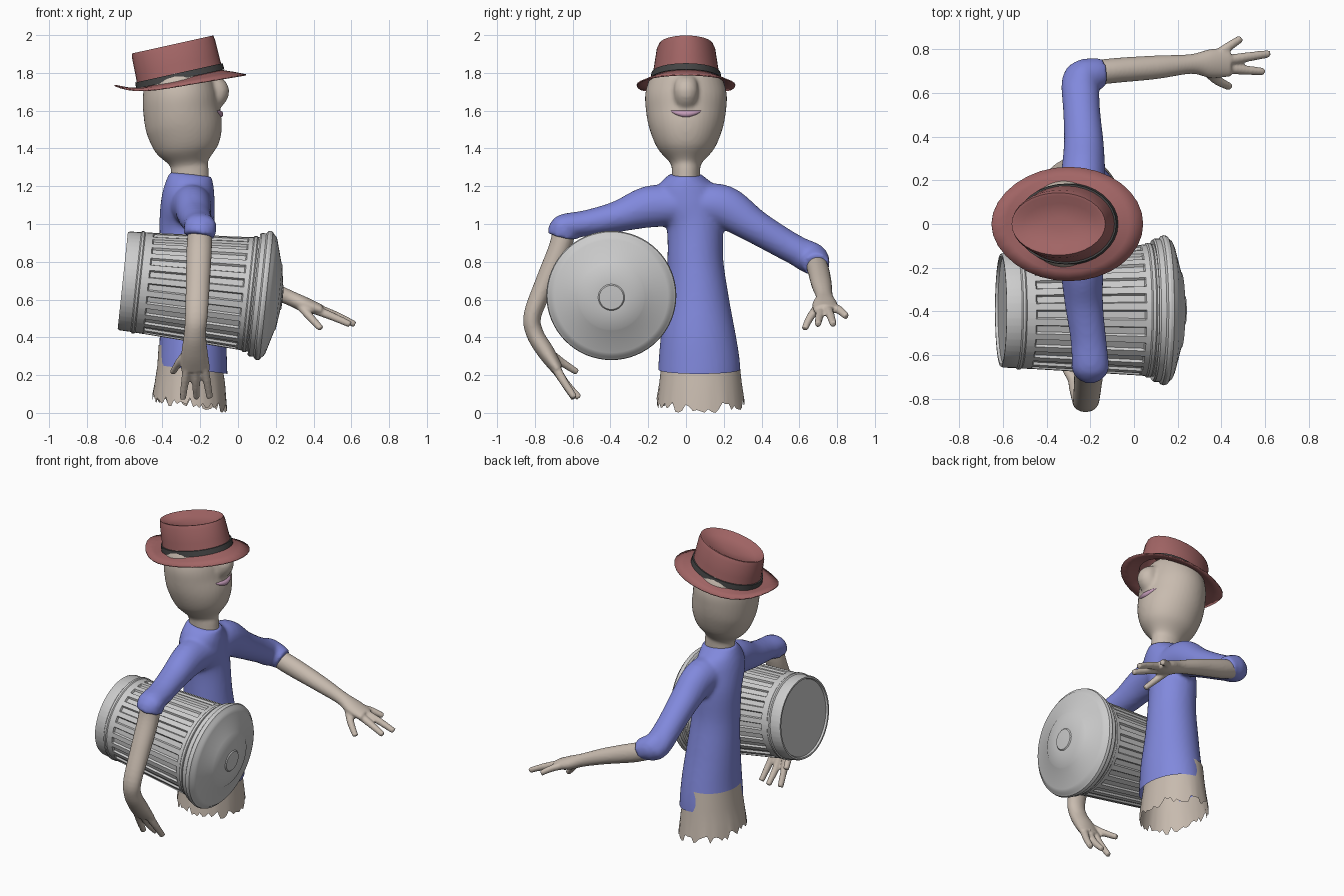
import bpy, bmesh, math, random
from mathutils import Vector, Matrix

if "Cube" in bpy.data.objects:
    bpy.data.objects.remove(bpy.data.objects["Cube"])

random.seed(4)
TAU = math.tau


def material(name, rgb):
    m = bpy.data.materials.new(name)
    m.diffuse_color = (*rgb, 1)
    m.use_nodes = True
    m.node_tree.nodes["Principled BSDF"].inputs["Base Color"].default_value = m.diffuse_color
    return m


SKIN = material("skin", (0.58, 0.50, 0.43))
SHIRT = material("shirt_blue", (0.22, 0.25, 0.72))
HAT = material("hat_red", (0.36, 0.13, 0.13))
DARK = material("band_dark", (0.06, 0.06, 0.06))
PINK = material("mouth_pink", (0.55, 0.33, 0.48))


def finish(name, bm, mat=None, angle=40):
    bmesh.ops.recalc_face_normals(bm, faces=bm.faces)
    me = bpy.data.meshes.new(name)
    bm.to_mesh(me)
    bm.free()
    ob = bpy.data.objects.new(name, me)
    bpy.context.collection.objects.link(ob)
    if mat:
        me.materials.append(mat)
    bpy.ops.object.select_all(action='DESELECT')
    ob.select_set(True)
    bpy.context.view_layer.objects.active = ob
    bpy.ops.object.shade_smooth_by_angle(angle=math.radians(angle))
    return ob


def spline(rows, sub=5):
    """Catmull-Rom through rows of numbers."""
    out = []
    for i in range(len(rows) - 1):
        a, b, c, d = (rows[max(0, min(len(rows) - 1, i + k))] for k in (-1, 0, 1, 2))
        for s in range(sub):
            t = s / sub
            out.append([q + 0.5 * t * (r - p + t * (2*p - 5*q + 4*r - w + t * (3*(q - r) + w - p)))
                        for p, q, r, w in zip(a, b, c, d)])
    return out + [list(rows[-1])]


def skin_rings(bm, rings, closed=True):
    for a, b in zip(rings, rings[1:]):
        for i in range(len(a)):
            j = (i + 1) % len(a)
            bm.faces.new((a[i], a[j], b[j], b[i]))
    if closed:
        bm.faces.new(rings[0][::-1])
        bm.faces.new(rings[-1])


def loft(bm, stations, ref=(1, 0, 0), n=28):
    """Closed tube through (x, y, z, radius along ref, other radius)."""
    rows, rings = spline(stations), []
    for i, (x, y, z, ra, rb) in enumerate(rows):
        t = (Vector(rows[min(i + 1, len(rows) - 1)][:3]) - Vector(rows[max(i - 1, 0)][:3])).normalized()
        a = Vector(ref)
        a = (a - t * a.dot(t)).normalized()
        b = t.cross(a)
        rings.append([bm.verts.new(Vector((x, y, z)) + a * ra * math.cos(TAU * k / n)
                                   + b * rb * math.sin(TAU * k / n)) for k in range(n)])
    skin_rings(bm, rings)


def finger(bm, *pts):
    k = len(pts) - 1
    st = [(*p, 0.027 - 0.009 * i / k, 0.025 - 0.008 * i / k) for i, p in enumerate(pts)]
    loft(bm, st, (0.3, 0.5, 0.2), 14)


def fuse(name, bm, mat, voxel, smooth, cut=None):
    """Merge overlapping volumes into one smooth surface, optionally cut open."""
    ob = finish(name + "_source", bm)
    ob.modifiers.clear()
    r = ob.modifiers.new("merge", 'REMESH')
    r.mode, r.voxel_size = 'VOXEL', voxel
    s = ob.modifiers.new("soften", 'SMOOTH')
    s.factor, s.iterations = 0.5, smooth
    bpy.context.view_layer.update()
    me = bpy.data.meshes.new_from_object(ob.evaluated_get(bpy.context.evaluated_depsgraph_get()))
    out = bmesh.new()
    out.from_mesh(me)
    bpy.data.objects.remove(ob)
    if cut:
        bmesh.ops.bisect_plane(out, geom=out.verts[:] + out.edges[:] + out.faces[:],
                               plane_co=cut[0], plane_no=cut[1], clear_inner=True)
    return finish(name, out, mat, 60)


# Shirt: torso and two bent sleeves, open at the hem
bm = bmesh.new()
loft(bm, [(-.24, .07, .12, .185, .22), (-.24, .07, .25, .183, .217), (-.24, .065, .4, .175, .2),
          (-.25, .06, .6, .162, .168), (-.26, .05, .8, .15, .148), (-.27, .045, 1.0, .146, .15),
          (-.265, .01, 1.12, .142, .17), (-.257, 0, 1.2, .13, .15), (-.25, 0, 1.262, .112, .085)], n=40)
loft(bm, [(-.25, .06, 1.10, .12, .11), (-.235, .2, 1.09, .105, .115), (-.23, .36, .99, .092, .09),
          (-.24, .52, .895, .085, .08), (-.245, .64, .83, .088, .078), (-.225, .685, .80, .085, .075)])
loft(bm, [(-.24, .60, .85, .08, .08), (-.235, .67, .815, .085, .08), (-.19, .685, .80, .075, .075),
          (-.15, .69, .78, .068, .07)], (0, 0, 1))
loft(bm, [(-.25, -.06, 1.10, .12, .11), (-.24, -.2, 1.09, .10, .11), (-.23, -.36, 1.04, .088, .083),
          (-.21, -.52, 1.005, .082, .07), (-.2, -.64, .99, .085, .065), (-.2, -.68, .98, .08, .055)])
loft(bm, [(-.2, -.635, 1.02, .07, .06), (-.2, -.645, .98, .085, .08), (-.205, -.655, .935, .083, .08)])
fuse("shirt", bm, SHIRT, .013, 5, ((-.06, 0, .207), (.125, 0, 1)))

# Waist: open skirt of skin with a ragged lower edge
bm = bmesh.new()
n, rings = 72, []
teeth = [random.uniform(-.03, .03) for _ in range(n)]
for z, rx, ry in ((.36, .165, .195), (.25, .172, .208), (.16, .186, .218), (None, .198, .232)):
    ring = []
    for k in range(n):
        x, y = -.255 + rx * math.cos(TAU * k / n), .077 + ry * math.sin(TAU * k / n)
        edge = max(0, .05 - .13 * (x + .25) + teeth[k])
        ring.append(bm.verts.new((x, y, edge if z is None else z)))
    rings.append(ring)
min(rings[-1], key=lambda v: v.co.z).co.z = 0
skin_rings(bm, rings, False)
finish("waist", bm, SKIN, 60)

# Head with neck and wedge nose
bm = bmesh.new()
loft(bm, [(-.25, 0, 1.16, .10, .075), (-.255, 0, 1.28, .10, .075), (-.26, 0, 1.325, .105, .085),
          (-.27, 0, 1.40, .168, .15), (-.283, 0, 1.5, .2, .192), (-.3, 0, 1.6, .202, .212),
          (-.308, 0, 1.7, .195, .214), (-.315, 0, 1.8, .165, .175), (-.33, 0, 1.86, .09, .10)], n=40)
loft(bm, [(-.16, 0, 1.785, .02, .05), (-.11, 0, 1.705, .065, .065), (-.14, 0, 1.60, .025, .05)])
loft(bm, [(-.14, 0, 1.58, .03, .06), (-.13, 0, 1.55, .045, .075), (-.15, 0, 1.47, .05, .07)])
fuse("head", bm, SKIN, .011, 4)

# Mouth: curved lips across the face
bm = bmesh.new()
loft(bm, [(-.125, -.08, 1.598, .012, .004), (-.107, -.045, 1.588, .018, .014), (-.098, 0, 1.582, .02, .019),
          (-.107, .045, 1.588, .018, .014), (-.125, .08, 1.598, .012, .004)], n=16)
finish("mouth", bm, PINK)

# Forearms with palms and fingers
bm = bmesh.new()
loft(bm, [(-.235, .685, .80, .055, .055), (-.1, .702, .75, .057, .06), (.1, .718, .68, .054, .05),
          (.26, .733, .615, .045, .04), (.35, .735, .575, .066, .04), (.44, .74, .545, .065, .028)], (0, 1, 0))
finger(bm, (.37, .765, .565), (.43, .81, .545), (.49, .85, .51))
finger(bm, (.40, .745, .56), (.52, .765, .515), (.62, .78, .468))
finger(bm, (.40, .715, .55), (.5, .706, .51), (.595, .698, .468))
finger(bm, (.33, .71, .57), (.38, .66, .51), (.44, .628, .445))
fuse("left_forearm", bm, SKIN, .008, 3)

bm = bmesh.new()
loft(bm, [(-.2, -.64, 1.0, .06, .06), (-.205, -.665, .88, .067, .06), (-.212, -.74, .7, .064, .055),
          (-.22, -.812, .52, .06, .047), (-.228, -.80, .42, .058, .046), (-.23, -.74, .32, .07, .045),
          (-.225, -.68, .23, .078, .032)])
finger(bm, (-.265, -.70, .26), (-.28, -.65, .17), (-.292, -.59, .075))
finger(bm, (-.225, -.70, .25), (-.222, -.64, .16), (-.22, -.565, .08))
finger(bm, (-.185, -.70, .26), (-.165, -.65, .17), (-.15, -.59, .08))
finger(bm, (-.26, -.74, .33), (-.31, -.66, .27), (-.345, -.575, .215))
fuse("right_forearm", bm, SKIN, .008, 3)

# Hat: tilted oval crown with sunken top and bent brim
HAT_POSE = Matrix.Translation((-.305, 0, 1.765)) @ Matrix.Rotation(math.radians(-12.5), 4, 'Y')


def oval_rings(bm, rows, n=32, bend=False):
    rings = []
    for rx, ry, z, w in rows:
        ring = []
        for k in range(n):
            c, s = math.cos(TAU * k / n), math.sin(TAU * k / n)
            dz = w * (-.03 - .018 * c + (.06 * c ** 4 if c < 0 else 0))
            ring.append(bm.verts.new(HAT_POSE @ Vector((rx * c, ry * s, z + dz))))
        rings.append(ring)
    skin_rings(bm, rings, False)
    return rings


bm = bmesh.new()
rings = oval_rings(bm, [(.06, .03, .155, 0), (.17, .095, .165, 0), (.208, .13, .188, 0), (.22, .143, .19, 0),
                        (.225, .155, .165, 0), (.227, .168, .08, 0), (.23, .18, 0, 0),
                        (.285, .22, 0, .45), (.345, .262, 0, 1)])
bm.faces.new(rings[0])
hat = finish("hat", bm, HAT)
sol = hat.modifiers.new("felt", 'SOLIDIFY')
sol.thickness = .007

# Hat band
bm = bmesh.new()
oval_rings(bm, [(.229, .179, .002, 0), (.239, .188, .002, 0), (.237, .183, .036, 0), (.227, .173, .036, 0)])
finish("hat_band", bm, DARK)

# Bin: lathed along its tilted axis
BIN_POSE = Matrix.Translation((-.61, -.395, .70)) @ Matrix.Rotation(math.radians(96), 4, 'Y')


def lathe(name, profile, angles):
    """Profile rows are (radius, height, groove depth); every 2nd pair of columns is grooved."""
    bm = bmesh.new()
    rings = [[bm.verts.new(BIN_POSE @ Vector(((r - g * (i % 4 in (1, 2))) * math.cos(a),
                                              (r - g * (i % 4 in (1, 2))) * math.sin(a), z)))
              for i, a in enumerate(angles)] for r, z, g in profile]
    skin_rings(bm, rings)
    return finish(name, bm, None, 30)


RIBS = 24
cols = [TAU * (k + o) / RIBS for k in range(RIBS) for o in (0, .08, .5, .58)]
lathe("bin_body", [(.05, .012, 0), (.242, .012, 0), (.247, 0, 0), (.258, 0, 0), (.263, .012, 0),
                   (.265, .07, 0), (.272, .076, 0), (.272, .088, 0), (.267, .094, 0),
                   (.269, .135, 0), (.269, .141, .012), (.299, .635, .012), (.299, .641, 0),
                   (.302, .665, 0), (.309, .671, 0), (.309, .685, 0), (.304, .691, 0), (.306, .75, 0)], cols)
lathe("bin_lid", [(.30, .70, 0), (.322, .698, 0), (.328, .706, 0), (.328, .73, 0), (.34, .738, 0),
                  (.344, .75, 0), (.34, .764, 0), (.328, .772, 0), (.318, .784, 0), (.30, .792, 0),
                  (.18, .826, 0), (.172, .832, 0), (.08, .844, 0), (.07, .844, 0), (.064, .85, 0), (.02, .852, 0)],
      [TAU * k / 64 for k in range(64)])
